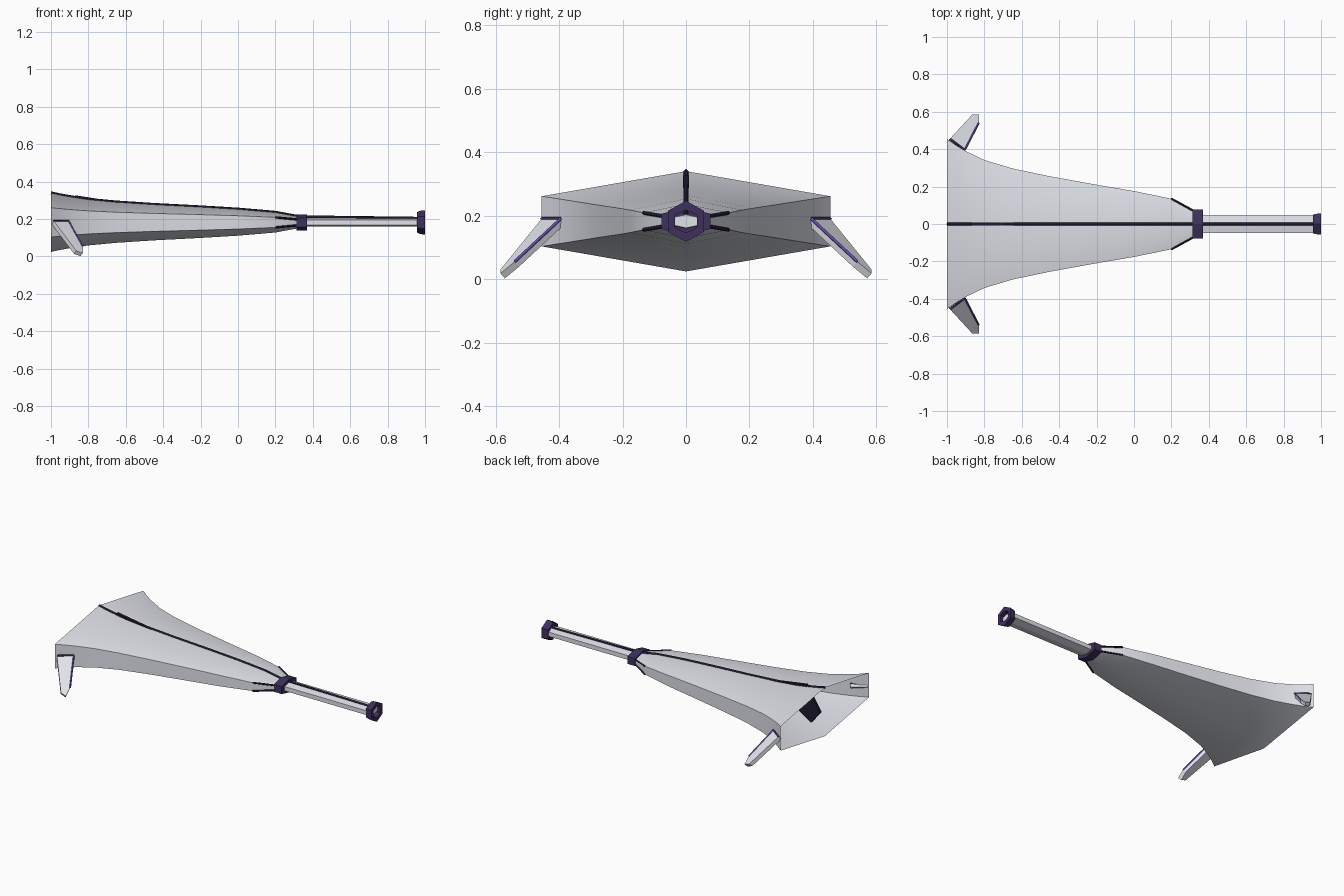
import bpy, bmesh, math
from mathutils import Vector

if "Cube" in bpy.data.objects:
    bpy.data.objects.remove(bpy.data.objects["Cube"])

CZ = 0.182  # height of the long axis


def material(name, rgb):
    m = bpy.data.materials.new(name)
    m.diffuse_color = (*rgb, 1)
    m.use_nodes = True
    m.node_tree.nodes["Principled BSDF"].inputs["Base Color"].default_value = m.diffuse_color
    return m


PALE = material("pale_metal", (0.75, 0.77, 0.83))
DARK = material("dark_violet", (0.05, 0.03, 0.11))
BLACK = material("near_black", (0.015, 0.01, 0.03))
VIOLET = material("violet_trim", (0.14, 0.07, 0.42))


def make(name, verts, faces, mat, smooth=False):
    me = bpy.data.meshes.new(name)
    me.from_pydata([tuple(v) for v in verts], [], faces)
    bm = bmesh.new()
    bm.from_mesh(me)
    bmesh.ops.recalc_face_normals(bm, faces=bm.faces)
    bm.to_mesh(me)
    bm.free()
    me.materials.append(mat)
    ob = bpy.data.objects.new(name, me)
    bpy.context.collection.objects.link(ob)
    if smooth:
        bpy.ops.object.select_all(action='DESELECT')
        ob.select_set(True)
        bpy.context.view_layer.objects.active = ob
        bpy.ops.object.shade_smooth_by_angle(angle=math.radians(40))
    return ob


def hexagon(x, w, h, s):
    """Pointed top and bottom h, upright sides at y = w from -s to s."""
    pts = [(0, h), (w, s), (w, -s), (0, -h), (-w, -s), (-w, s)]
    return [(x, y, CZ + z) for y, z in pts]


def loft(name, sections, mat, caps=False, loop=False, smooth=False):
    verts = [v for sec in sections for v in hexagon(*sec)]
    n = len(sections)
    faces = []
    for i in range(n if loop else n - 1):
        a, b = i * 6, (i + 1) % n * 6
        faces += [(a + k, a + (k + 1) % 6, b + (k + 1) % 6, b + k) for k in range(6)]
    if caps:
        faces += [tuple(range(6)), tuple(range(n * 6 - 6, n * 6))]
    return make(name, verts, faces, mat, smooth)


def plate(name, pts, offset, mat):
    n = len(pts)
    pts = [Vector(p) for p in pts]
    verts = pts + [p + Vector(offset) for p in pts]
    faces = [tuple(range(n)), tuple(range(n, 2 * n))]
    faces += [(k, (k + 1) % n, n + (k + 1) % n, n + k) for k in range(n)]
    return make(name, verts, faces, mat)


def strip(name, pts, r, mat):
    """Thin rod following a path."""
    cu = bpy.data.curves.new(name, 'CURVE')
    cu.dimensions = '3D'
    cu.bevel_depth = r
    cu.bevel_resolution = 0
    cu.use_fill_caps = True
    sp = cu.splines.new('POLY')
    sp.points.add(len(pts) - 1)
    for q, p in zip(sp.points, pts):
        q.co = (*p, 1)
    cu.materials.append(mat)
    ob = bpy.data.objects.new(name, cu)
    bpy.context.collection.objects.link(ob)
    return ob


# Flared hollow hull, open at the wide end: x, half width, half height
flare = [(-1, .455, .158), (-.95, .42, .147), (-.9, .39, .138), (-.8, .342, .123),
         (-.65, .297, .109), (-.45, .255, .096), (-.2, .21, .083), (0, .176, .071),
         (.2, .135, .054), (.33, .062, .03)]
loft("hull", [(x, w, h, h * .5) for x, w, h in flare], PALE, smooth=True)

# Barrel and its two hexagonal rings
loft("barrel", [(.3, .048, .023, .014), (.955, .048, .023, .014), (.98, .036, .021, .013)],
     PALE, caps=True)
loft("collar", [(.313, .077, .043, .024), (.368, .077, .043, .024),
                (.368, .045, .02, .012), (.313, .045, .02, .012)], DARK, loop=True)
loft("muzzle_ring", [(.957, .05, .054, .028), (.972, .054, .062, .031), (1, .057, .065, .033),
                     (1, .034, .036, .02), (.957, .034, .036, .02)], DARK, loop=True)

# Dark spine along the top ridge
strip("spine", [(x, 0, CZ + h) for x, w, h in flare] + [(.96, 0, CZ + .022)], .008, BLACK)

# Swept fin hanging inside the hull mouth
plate("inner_fin", [(-.87, -.009, .327), (-.97, -.009, .17), (-.906, -.009, .09),
                    (-.6, -.009, .285)], (0, .018, 0), BLACK)

for side, s in (("left", -1), ("right", 1)):
    # Struts from the collar onto the hull edges
    for level, t in (("upper", 1), ("lower", -1)):
        strip(f"{side}_{level}_strut",
              [(.33, s * .064, CZ + t * .015), (.2, s * .135, CZ + t * .027)], .006, BLACK)
    # Leg fin, swept outward and down
    leg = [(-.985, .455, .19), (-.905, .395, .19), (-.83, .54, .055),
           (-.83, .585, .018), (-.865, .585, .03)]
    leg = [(x, s * y, z) for x, y, z in leg]
    plate(f"{side}_leg", leg, (-.012, -s * .014, -.016), PALE)
    strip(f"{side}_leg_root", leg[:2], .006, DARK)
    strip(f"{side}_leg_trim", leg[1:3], .005, VIOLET)
